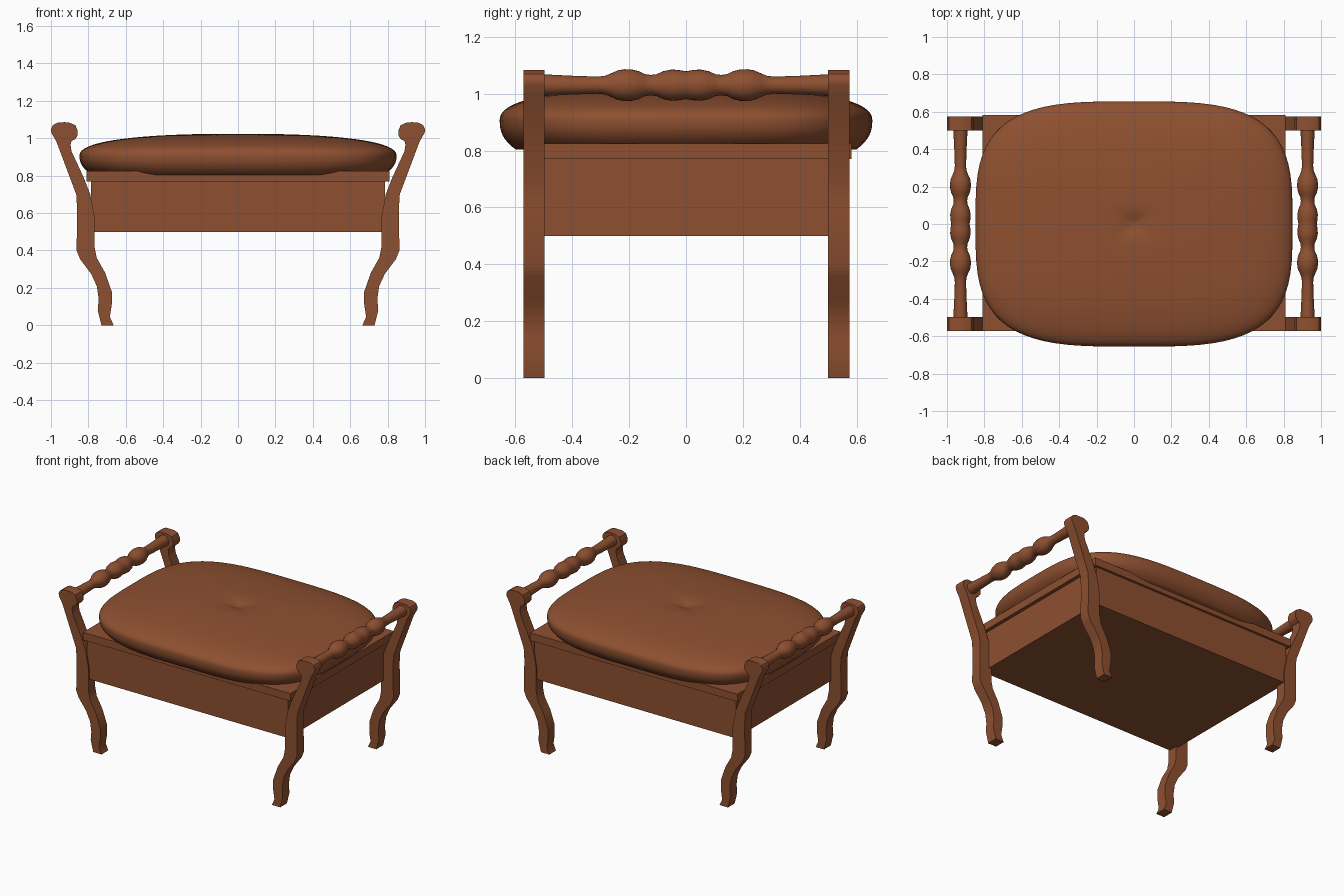
import bpy, bmesh, math

if "Cube" in bpy.data.objects:
    bpy.data.objects.remove(bpy.data.objects["Cube"])

wood = bpy.data.materials.new("brown")
wood.diffuse_color = (0.27, 0.08, 0.03, 1)
wood.use_nodes = True
wood.node_tree.nodes["Principled BSDF"].inputs["Base Color"].default_value = wood.diffuse_color


def finish(name, bm, angle=None):
    bmesh.ops.recalc_face_normals(bm, faces=bm.faces[:])
    me = bpy.data.meshes.new(name)
    bm.to_mesh(me)
    bm.free()
    me.materials.append(wood)
    ob = bpy.data.objects.new(name, me)
    bpy.context.collection.objects.link(ob)
    if angle:
        bpy.ops.object.select_all(action='DESELECT')
        ob.select_set(True)
        bpy.context.view_layer.objects.active = ob
        bpy.ops.object.shade_smooth_by_angle(angle=math.radians(angle))
    return ob


def box(name, x, y0, y1, z0, z1):
    bm = bmesh.new()
    bmesh.ops.create_cube(bm, size=1)
    for v in bm.verts:
        v.co = (v.co.x * 2 * x, y0 + (v.co.y + 0.5) * (y1 - y0), z0 + (v.co.z + 0.5) * (z1 - z0))
    return finish(name, bm)


def skin(bm, rings):
    # bridge consecutive closed rings and cap both ends
    vs = [[bm.verts.new(p) for p in r] for r in rings]
    n = len(vs[0])
    for a, b in zip(vs, vs[1:]):
        for i in range(n):
            j = (i + 1) % n
            bm.faces.new((a[i], a[j], b[j], b[i]))
    bm.faces.new(vs[0])
    bm.faces.new(vs[-1])


# Storage box and overhanging lid
box("seat_box", 0.785, -0.562, 0.566, 0.50, 0.78)
box("lid", 0.81, -0.572, 0.583, 0.77, 0.824)

# Curved legs rising into scrolled arm posts
LEG = [(0.73, 0), (0.75, 0.08), (0.745, 0.14), (0.755, 0.21), (0.785, 0.275), (0.845, 0.355),
       (0.863, 0.40), (0.86, 0.62), (0.865, 0.70), (0.97, 0.98), (0.998, 1.03), (1.0, 1.05),
       (0.99, 1.07), (0.965, 1.083), (0.90, 1.083), (0.87, 1.07), (0.857, 1.04), (0.857, 1.015),
       (0.87, 0.995), (0.89, 0.985), (0.895, 0.965), (0.89, 0.93), (0.825, 0.79), (0.79, 0.70),
       (0.767, 0.58), (0.767, 0.42), (0.755, 0.36), (0.71, 0.28), (0.675, 0.18), (0.675, 0.11),
       (0.685, 0.045), (0.665, 0)]


def leg(name, side, y0, y1):
    bm = bmesh.new()
    skin(bm, [[(side * x, y, z) for x, z in LEG] for y in (y0, y1)])
    return finish(name, bm, 35)


# Turned rail between the arm posts
HALF = [(0.0, 0.049), (0.025, 0.053), (0.05, 0.055), (0.08, 0.049), (0.105, 0.038), (0.125, 0.036),
        (0.145, 0.039), (0.165, 0.049), (0.19, 0.055), (0.215, 0.056), (0.24, 0.052), (0.265, 0.041),
        (0.285, 0.033), (0.31, 0.030), (0.40, 0.033), (0.52, 0.039)]


def rail(name, side):
    prof = [(-y, r) for y, r in HALF[:0:-1]] + HALF
    bm = bmesh.new()
    N = 28
    skin(bm, [[(side * 0.928 + r * math.cos(2 * math.pi * i / N), y,
                1.03 + r * math.sin(2 * math.pi * i / N)) for i in range(N)] for y, r in prof])
    return finish(name, bm, 50)


for side, word in ((-1, "left"), (1, "right")):
    leg(word + "_front_leg", side, -0.572, -0.497)
    leg(word + "_back_leg", side, 0.50, 0.575)
    rail(word + "_arm_rail", side)


# Domed cushion with a superellipse outline and a buttoned dimple
def outline(s, z, n=72, e=2 / 3.4):
    pts = []
    for i in range(n):
        t = 2 * math.pi * (i + 0.5) / n
        c, d = math.cos(t), math.sin(t)
        pts.append((s * 0.848 * math.copysign(abs(c) ** e, c),
                    s * 0.656 * math.copysign(abs(d) ** e, d), z))
    return pts


bm = bmesh.new()
rings = []
for k in range(-7, 24):
    a = math.radians(90 * k / 24)
    s = math.cos(a) ** (2 / 2.4)
    h = math.copysign(abs(math.sin(a)) ** (2 / 2.4), a)
    z = 0.905 + h * (0.119 if k > 0 else 0.2)
    z -= 0.022 * math.exp(-(s / 0.08) ** 2)
    rings.append(outline(s, max(z, 0.80)))
for s in (0.07, 0.04, 0.01):
    rings.append(outline(s, 1.024 - 0.022 * math.exp(-(s / 0.08) ** 2)))
skin(bm, rings)
finish("cushion", bm, 60)
